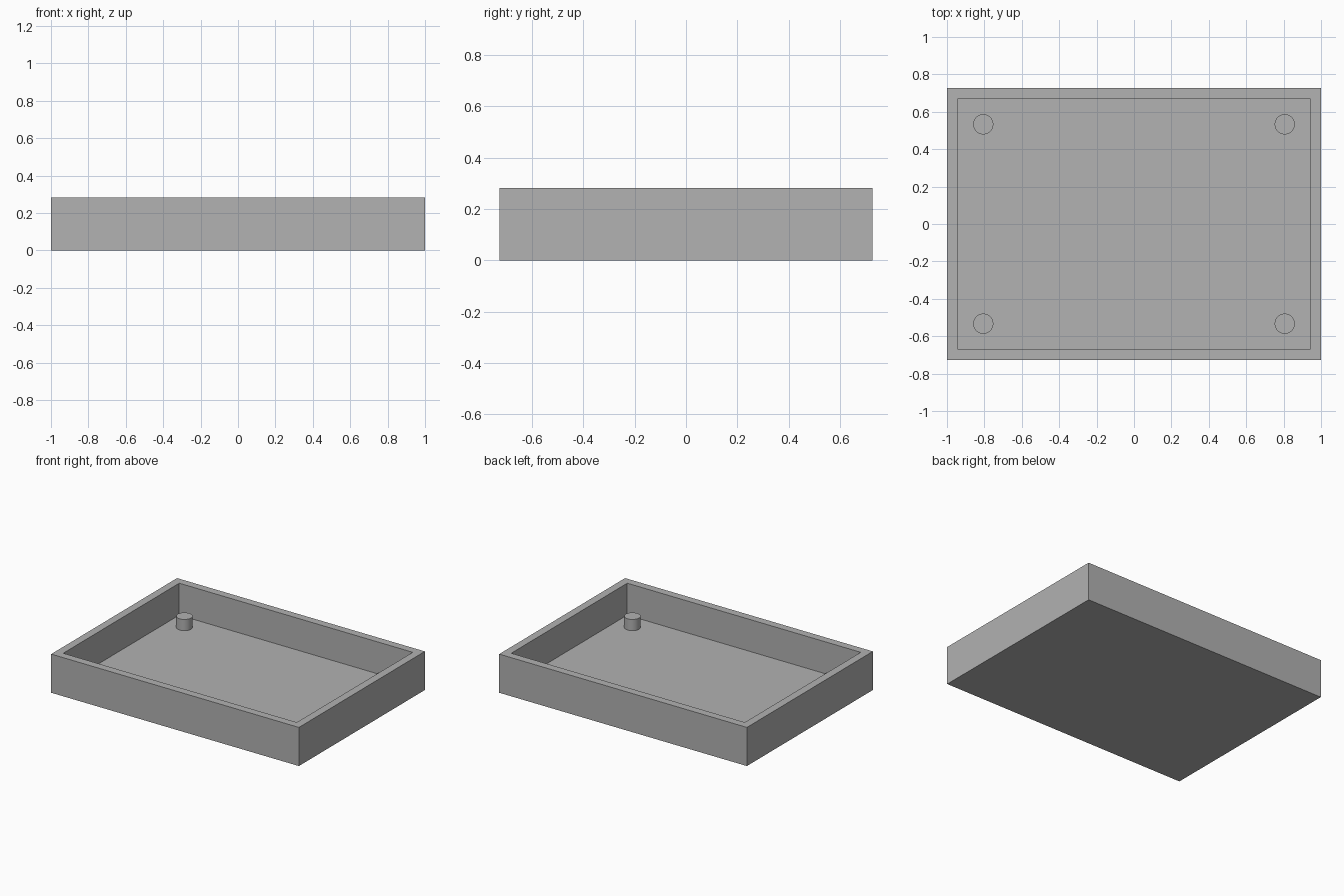
import bpy
import bmesh

cube = bpy.data.objects.get("Cube")
if cube:
    bpy.data.objects.remove(cube, do_unlink=True)

HALF_X, HALF_Y, HEIGHT = 1.0, 0.726, 0.282
WALL, FLOOR = 0.081, 0.049
POST_X, POST_Y, POST_R, POST_TOP = 0.806, 0.533, 0.054, 0.131

grey = bpy.data.materials.new("plain grey")
grey.use_nodes = True
colour = (0.445, 0.445, 0.445, 1)
grey.diffuse_color = colour
grey.node_tree.nodes["Principled BSDF"].inputs["Base Color"].default_value = colour


def add_object(name, bm):
    mesh = bpy.data.meshes.new(name)
    bm.to_mesh(mesh)
    bm.free()
    mesh.materials.append(grey)
    obj = bpy.data.objects.new(name, mesh)
    bpy.context.collection.objects.link(obj)
    return obj


# Open tray: a box whose top is inset to the wall thickness and sunk to the floor
bm = bmesh.new()
bmesh.ops.create_cube(bm, size=1)
bmesh.ops.scale(bm, vec=(2 * HALF_X, 2 * HALF_Y, HEIGHT), verts=bm.verts)
bmesh.ops.translate(bm, vec=(0, 0, HEIGHT / 2), verts=bm.verts)
top = max(bm.faces, key=lambda f: f.calc_center_median().z)
bmesh.ops.inset_region(bm, faces=[top], thickness=WALL)
floor = bmesh.ops.extrude_discrete_faces(bm, faces=[top])["faces"][0]
bmesh.ops.translate(bm, vec=(0, 0, FLOOR - HEIGHT), verts=floor.verts)
bmesh.ops.recalc_face_normals(bm, faces=bm.faces)
add_object("tray", bm)

# Four round posts standing on the floor near the corners
for side, sx in (("right", -1), ("left", 1)):
    for end, sy in (("front", -1), ("back", 1)):
        bm = bmesh.new()
        bmesh.ops.create_cone(bm, cap_ends=True, segments=48, radius1=POST_R,
                              radius2=POST_R, depth=POST_TOP - FLOOR)
        for face in bm.faces:
            face.smooth = len(face.verts) == 4
        for edge in bm.edges:
            edge.smooth = all(f.smooth for f in edge.link_faces)
        post = add_object(f"{end}_{side}_post", bm)
        post.location = (sx * POST_X, sy * POST_Y, (POST_TOP + FLOOR) / 2)
